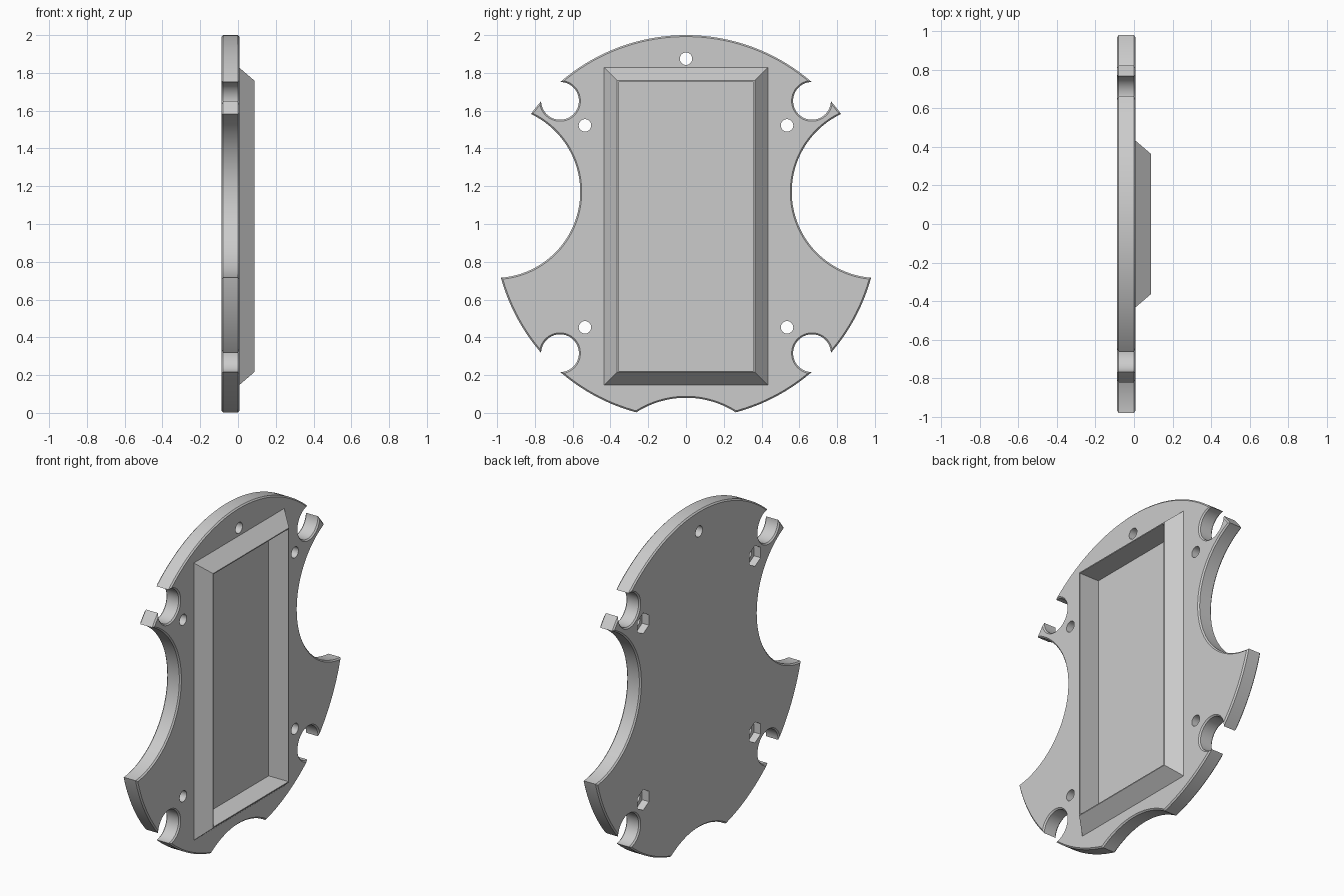
import bpy
import bmesh
from math import sin, cos, pi

cube = bpy.data.objects.get("Cube")
if cube:
    bpy.data.objects.remove(cube, do_unlink=True)

BACK, FACE, RIM = -0.0875, 0.007, 0.0875   # depth levels along x
CHAMFER = 0.008
MID = 0.984                                # height of the disc centre
FRAME_MID = 0.9875

grey = bpy.data.materials.new("plain grey")
grey.use_nodes = True
colour = (0.6, 0.6, 0.6, 1)
grey.diffuse_color = colour
grey.node_tree.nodes["Principled BSDF"].inputs["Base Color"].default_value = colour


def circle(y, z, r, n):
    return [(y + r * sin(2 * pi * i / n), z + r * cos(2 * pi * i / n)) for i in range(n)]


def rectangle(half_y, half_z):
    return [(sy * half_y, FRAME_MID + sz * half_z)
            for sy, sz in ((-1, -1), (1, -1), (1, 1), (-1, 1))]


def loft(name, sections):
    """Closed solid through (x, outline) sections."""
    bm = bmesh.new()
    rings = [[bm.verts.new((x, y, z)) for y, z in pts] for x, pts in sections]
    n = len(rings[0])
    for a, b in zip(rings, rings[1:]):
        for i in range(n):
            j = (i + 1) % n
            bm.faces.new((a[i], a[j], b[j], b[i]))
    bm.faces.new(rings[0])
    bm.faces.new(rings[-1])
    bmesh.ops.recalc_face_normals(bm, faces=bm.faces)
    mesh = bpy.data.meshes.new(name)
    bm.to_mesh(mesh)
    bm.free()
    mesh.materials.append(grey)
    obj = bpy.data.objects.new(name, mesh)
    bpy.context.collection.objects.link(obj)
    return obj


def prism(name, y, z, r, n, x0, x1):
    return loft(name, [(x, circle(y, z, r, n)) for x in (x0, x1)])


def notch(y, z, r, n):
    """Round cutter flared at both faces, so it leaves chamfered edges."""
    wide = r + CHAMFER
    profile = [(BACK - 0.05, wide), (BACK, wide), (BACK + CHAMFER, r),
               (FACE - CHAMFER, r), (FACE, wide), (FACE + 0.05, wide)]
    return loft("notch_cutter", [(x, circle(y, z, rad, n)) for x, rad in profile])


def cut(target, cutter, keep=False):
    bpy.ops.object.select_all(action='DESELECT')
    target.select_set(True)
    bpy.context.view_layer.objects.active = target
    mod = target.modifiers.new("cut", 'BOOLEAN')
    mod.operation = 'DIFFERENCE'
    mod.solver = 'EXACT'
    mod.object = cutter
    bpy.ops.object.modifier_apply(modifier=mod.name)
    if not keep:
        bpy.data.objects.remove(cutter, do_unlink=True)


# Round plate with a chamfered rim
R = 1.016
plate = loft("plate", [(x, circle(0, MID, r, 160)) for x, r in (
    (BACK, R - CHAMFER), (BACK + CHAMFER, R), (FACE - CHAMFER, R), (FACE, R - CHAMFER))])

# Scalloped edge: one bottom notch, large side notches, four corner notches
cut(plate, notch(0, -0.408, 0.488, 128))
for side in (-1, 1):
    cut(plate, notch(side * 1.016, 1.17, 0.456, 128))
    for level in (-1, 1):
        cut(plate, notch(side * 0.667, MID + level * 0.668, 0.1, 64))

# Screw holes, the four outer ones with hexagonal nut pockets on the back
cut(plate, prism("hole_cutter", 0, 1.875, 0.033, 32, BACK - 0.05, FACE + 0.05))
for y in (-0.535, 0.535):
    for z in (0.453, 1.522):
        cut(plate, prism("hole_cutter", y, z, 0.033, 32, BACK - 0.05, FACE + 0.05))
        cut(plate, prism("nut_cutter", y, z, 0.063, 6, BACK - 0.05, BACK + 0.045))

# Raised sloping frame around a rectangular pocket sunk into the plate
frame = loft("raised_frame", [(FACE, rectangle(0.433, 0.84)), (RIM, rectangle(0.364, 0.771))])
pocket = loft("pocket_cutter", [(x, rectangle(0.358, 0.765)) for x in (-0.045, RIM + 0.05)])
cut(plate, pocket, keep=True)
cut(frame, pocket)

# Smooth round walls, sharp edges kept
bpy.ops.object.select_all(action='DESELECT')
for obj in (plate, frame):
    obj.select_set(True)
bpy.context.view_layer.objects.active = plate
bpy.ops.object.shade_smooth_by_angle()
